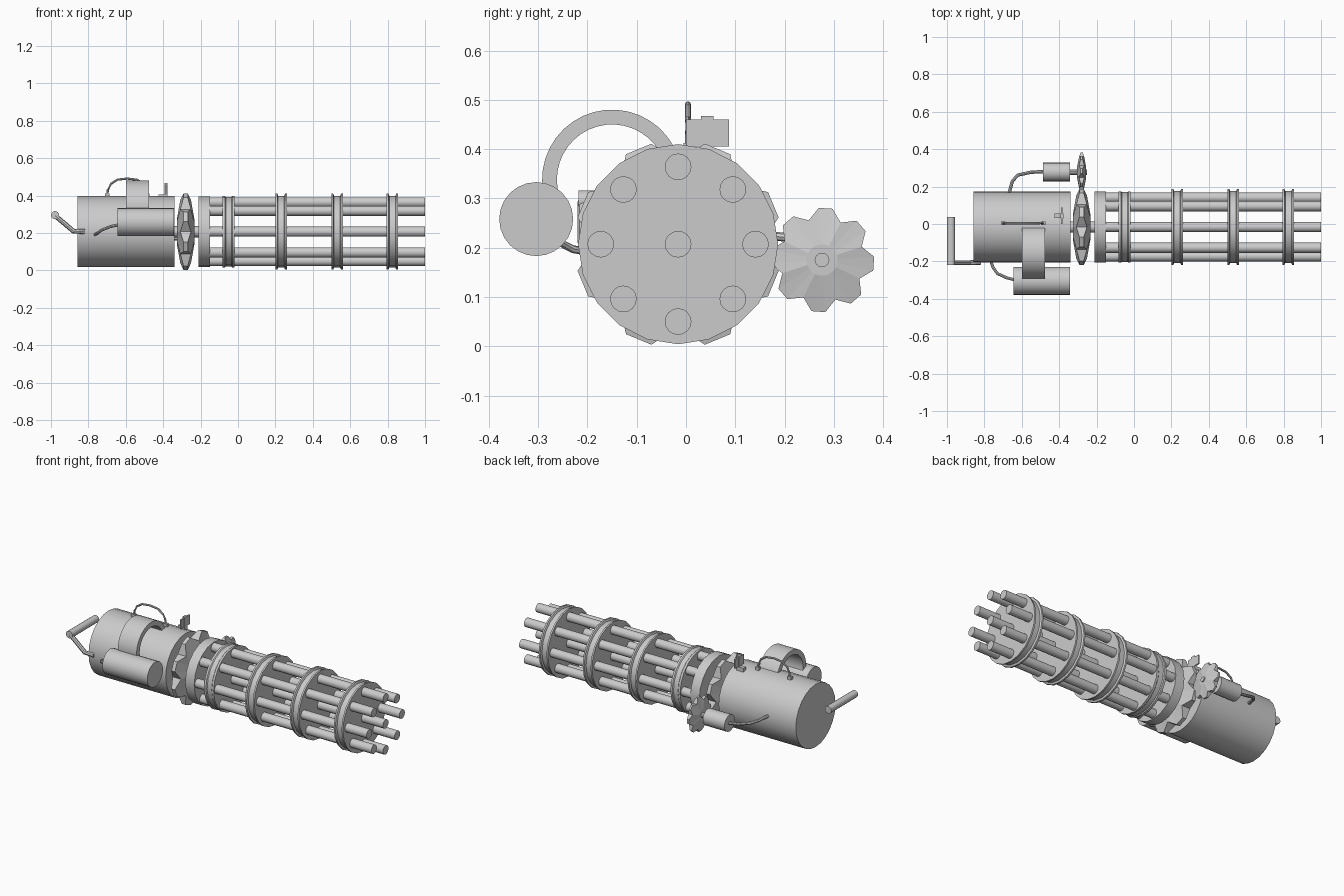
import bpy, bmesh, math
from mathutils import Vector

if "Cube" in bpy.data.objects:
    bpy.data.objects.remove(bpy.data.objects["Cube"])

CY, CZ = -0.016, 0.207          # main axis (runs along x)
steel = bpy.data.materials.new("grey_metal")
steel.diffuse_color = (0.6, 0.6, 0.6, 1)
steel.use_nodes = True
steel.node_tree.nodes["Principled BSDF"].inputs["Base Color"].default_value = steel.diffuse_color


def add(name, bm, smooth=True):
    bmesh.ops.recalc_face_normals(bm, faces=bm.faces)
    me = bpy.data.meshes.new(name)
    bm.to_mesh(me)
    bm.free()
    me.materials.append(steel)
    ob = bpy.data.objects.new(name, me)
    bpy.context.collection.objects.link(ob)
    if smooth:
        bpy.ops.object.select_all(action='DESELECT')
        bpy.context.view_layer.objects.active = ob
        ob.select_set(True)
        bpy.ops.object.shade_smooth_by_angle(angle=math.radians(32))
    return ob


def loft(rings, closed=False):
    """Skin a list of point loops, capping the ends unless closed."""
    bm = bmesh.new()
    loops = [[bm.verts.new(p) for p in r] for r in rings]
    n = len(loops[0])
    for a, b in zip(loops, loops[1:]):
        for i in range(n):
            j = (i + 1) % n
            bm.faces.new((a[i], a[j], b[j], b[i]))
    bm.faces.new(loops[0])
    bm.faces.new(loops[-1][::-1])
    return bm


def lathe(name, profile, y=CY, z=CZ, sides=20):
    """Revolve (x, radius) pairs around an x-direction axis."""
    rings = []
    for x, r in profile:
        rings.append([(x, y + r * math.cos(2 * math.pi * i / sides),
                       z + r * math.sin(2 * math.pi * i / sides)) for i in range(sides)])
    return add(name, loft(rings))


def cyl(name, x0, x1, r, y=CY, z=CZ, sides=20):
    return lathe(name, [(x0, r), (x1, r)], y, z, sides)


def tube(name, pts, r, sides=8):
    """Round bar following a path of points."""
    pts = [Vector(p) for p in pts]
    rings = []
    for i, p in enumerate(pts):
        d = (pts[min(i + 1, len(pts) - 1)] - pts[max(i - 1, 0)]).normalized()
        ref = Vector((0, 0, 1)) if abs(d.z) < 0.9 else Vector((0, 1, 0))
        u = d.cross(ref).normalized()
        v = d.cross(u)
        rings.append([p + r * (u * math.cos(2 * math.pi * k / sides) +
                               v * math.sin(2 * math.pi * k / sides)) for k in range(sides)])
    return add(name, loft(rings))


def box(name, lo, hi):
    return add(name, loft([[(x, lo[1], lo[2]), (x, hi[1], lo[2]),
                            (x, hi[1], hi[2]), (x, lo[1], hi[2])] for x in (lo[0], hi[0])]), False)


def gear(name, x, y, z, R, turn):
    """Eight-tooth gear, thick at the hub and thin at the tooth tips."""
    def ring(scale, dx):
        pts = []
        for t in range(8):
            a = math.radians(turn + 45 * t)
            for off, f in ((-7.6, 1), (7.6, 1), (22.5, 0.8)):
                b = a + math.radians(off)
                rr = R * f if scale == 1 else R * scale
                k = 0.055 if scale == 1 and f == 1 else 0.135 if scale == 1 else 0.225
                pts.append((x + dx * k * R, y + rr * math.cos(b), z + rr * math.sin(b)))
        return pts
    add(name, loft([ring(0.3, -1), ring(1, -1), ring(1, 1), ring(0.3, 1)]), False)


# main housing and drive shaft
cyl("housing", -0.857, -0.34, 0.19, sides=24)
cyl("drive_shaft", -0.36, -0.19, 0.03, sides=12)
gear("main_gear", -0.28, CY, CZ, 0.211, 22.5)

# barrel cluster: rear plate, flanged rings, barrels
cyl("rear_plate", -0.21, -0.15, 0.189)
lathe("ring_1", [(-0.083, 0.191), (-0.07, 0.191), (-0.065, 0.186),
                 (-0.035, 0.186), (-0.03, 0.191), (-0.018, 0.191)])
for i, x in enumerate((0.231, 0.53, 0.825)):
    lathe(f"ring_{i + 2}", [(x - 0.031, 0.203), (x - 0.021, 0.203), (x - 0.016, 0.192),
                            (x + 0.016, 0.192), (x + 0.021, 0.203), (x + 0.031, 0.203)])
for i in range(8):
    a = i * math.pi / 4
    cyl(f"barrel_{i + 1}", -0.16, 1.0, 0.027,
        CY + 0.157 * math.cos(a), CZ + 0.157 * math.sin(a), 16)
cyl("centre_barrel", -0.16, 1.0, 0.027, sides=16)

# feed drum on the front side, with curved feed chute over to the housing
cyl("feed_drum", -0.643, -0.342, 0.075, -0.304, 0.258, 24)
arc = [math.radians(-8 + 208 * i / 22) for i in range(23)]
rings = []
for a in arc:
    rings.append([(x, -0.15 + r * math.cos(a), 0.338 + r * math.sin(a))
                  for x, r in ((-0.6, 0.112), (-0.475, 0.112), (-0.475, 0.142), (-0.6, 0.142))])
add("feed_chute", loft(rings))
tube("drum_cable", [(-0.63, -0.3, 0.245), (-0.68, -0.288, 0.235), (-0.73, -0.265, 0.215),
                    (-0.755, -0.23, 0.197), (-0.768, -0.19, 0.19)], 0.008)

# electric motor with small gear on the back side
cyl("motor", -0.487, -0.342, 0.05, 0.278, 0.175, 20)
cyl("motor_shaft", -0.35, -0.25, 0.015, 0.276, 0.175, 10)
gear("motor_gear", -0.28, 0.276, 0.175, 0.106, -4)
tube("motor_cable", [(-0.48, 0.28, 0.175), (-0.55, 0.277, 0.185), (-0.62, 0.262, 0.205),
                     (-0.65, 0.23, 0.218), (-0.668, 0.165, 0.225)], 0.009)

# rear grip on a bent arm
tube("grip_arm", [(-0.82, -0.205, 0.207), (-0.88, -0.207, 0.21), (-0.978, -0.207, 0.293)], 0.013)
tube("rear_grip", [(-0.978, -0.218, 0.295), (-0.978, 0.038, 0.295)], 0.022, 14)

# carry handle on top
tube("carry_handle", [(-0.7, 0.004, 0.385), (-0.696, 0.004, 0.43), (-0.68, 0.004, 0.462),
                      (-0.645, 0.004, 0.485), (-0.593, 0.004, 0.491), (-0.54, 0.004, 0.485),
                      (-0.505, 0.004, 0.462), (-0.489, 0.004, 0.43), (-0.485, 0.004, 0.385)], 0.006)
for i, x in enumerate((-0.7, -0.485)):
    box(f"handle_foot_{i + 1}", (x - 0.012, -0.005, 0.38), (x + 0.012, 0.013, 0.412))

# rear sight plate with its bracket
box("sight_plate", (-0.39, 0.0, 0.405), (-0.381, 0.087, 0.46))
box("sight_post", (-0.393, 0.03, 0.375), (-0.378, 0.056, 0.467))
box("sight_bracket", (-0.425, 0.032, 0.375), (-0.385, 0.056, 0.405))
